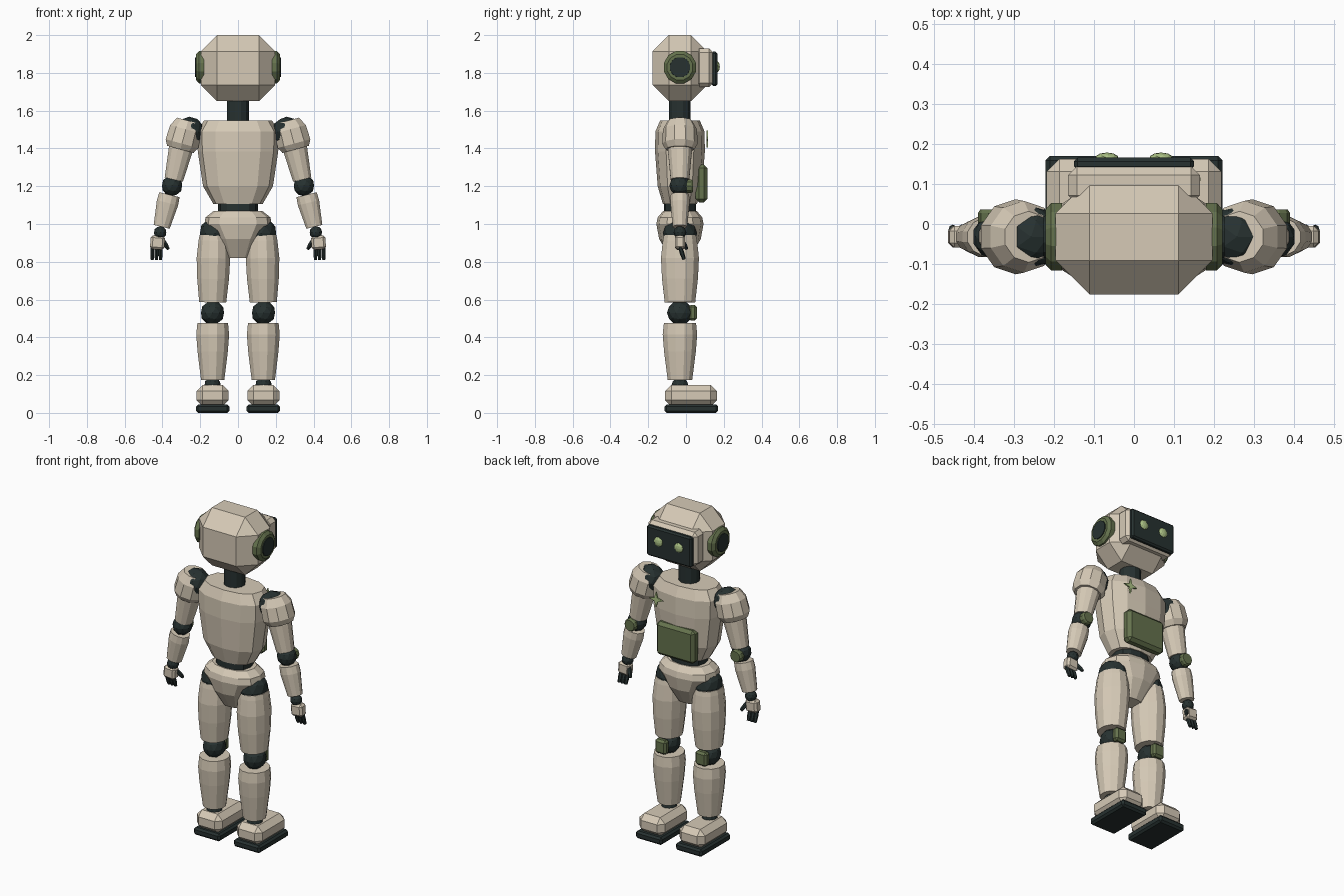
import bpy, bmesh, math
from mathutils import Vector, Matrix

if "Cube" in bpy.data.objects:
    bpy.data.objects.remove(bpy.data.objects["Cube"])


def colour(name, rgb):
    m = bpy.data.materials.new(name)
    m.diffuse_color = (*rgb, 1)
    m.use_nodes = True
    m.node_tree.nodes["Principled BSDF"].inputs["Base Color"].default_value = m.diffuse_color
    return m


SHELL = colour("cream_shell", (0.67, 0.59, 0.47))
DARK = colour("dark_joint", (0.02, 0.031, 0.03))
OLIVE = colour("olive_trim", (0.13, 0.17, 0.075))
GLOW = colour("pale_green", (0.42, 0.55, 0.24))
CY = -0.032  # depth of the body axis


def finish(name, bm, mat):
    bmesh.ops.recalc_face_normals(bm, faces=bm.faces)
    me = bpy.data.meshes.new(name)
    bm.to_mesh(me)
    bm.free()
    me.materials.append(mat)
    ob = bpy.data.objects.new(name, me)
    bpy.context.collection.objects.link(ob)
    return ob


def box(name, lo, hi, bevel, mat, rot=None):
    """Chamfered box between two corners."""
    lo, hi = Vector(lo), Vector(hi)
    bm = bmesh.new()
    bmesh.ops.create_cube(bm, size=1)
    bmesh.ops.scale(bm, vec=hi - lo, verts=bm.verts)
    if bevel:
        bmesh.ops.bevel(bm, geom=bm.edges[:], offset=bevel, segments=1,
                        profile=0.5, affect='EDGES')
    if rot:
        bmesh.ops.rotate(bm, matrix=rot, verts=bm.verts)
    bmesh.ops.translate(bm, vec=(lo + hi) / 2, verts=bm.verts)
    return finish(name, bm, mat)


def ball(name, c, r, mat, scale=(1, 1, 1)):
    bm = bmesh.new()
    bmesh.ops.create_icosphere(bm, subdivisions=2, radius=r)
    bmesh.ops.scale(bm, vec=scale, verts=bm.verts)
    bmesh.ops.translate(bm, vec=c, verts=bm.verts)
    return finish(name, bm, mat)


def skin(name, rings, mat):
    """Bridge closed rings of points and cap both ends."""
    bm = bmesh.new()
    rows = [[bm.verts.new(p) for p in ring] for ring in rings]
    n = len(rows[0])
    for a, b in zip(rows, rows[1:]):
        for i in range(n):
            j = (i + 1) % n
            bm.faces.new((a[i], a[j], b[j], b[i]))
    bm.faces.new(rows[0])
    bm.faces.new(rows[-1])
    return finish(name, bm, mat)


def body(name, sections, mat, n=12, power=0.85):
    """Upright loft of squarish ovals: (z, half width, half depth)."""
    def sq(v):
        return math.copysign(abs(v) ** power, v)
    rings = []
    for z, rx, ry in sections:
        angles = [2 * math.pi * i / n for i in range(n)]
        rings.append([(rx * sq(math.cos(a)), CY + ry * sq(math.sin(a)), z) for a in angles])
    return skin(name, rings, mat)


def limb(name, p0, p1, profile, mat, n=12, flat=1.0):
    """Turned shape from p0 to p1: profile of (fraction, radius)."""
    p0, p1 = Vector(p0), Vector(p1)
    d = (p1 - p0).normalized()
    ref = Vector((0, 1, 0)) if abs(d.y) < 0.9 else Vector((1, 0, 0))
    u = d.cross(ref).normalized()
    v = d.cross(u)
    rings = []
    for t, r in profile:
        c = p0.lerp(p1, t)
        angles = [2 * math.pi * (i + 0.5) / n for i in range(n)]
        rings.append([c + u * r * math.cos(a) + v * r * flat * math.sin(a) for a in angles])
    return skin(name, rings, mat)


# Head, face screen and neck
box("head", (-0.197, -0.177, 1.65), (0.197, 0.112, 2.0), 0.086, SHELL)
box("face_surround", (-0.165, 0.05, 1.725), (0.165, 0.145, 1.93), 0.022, SHELL)
box("face_screen", (-0.15, 0.135, 1.73), (0.15, 0.166, 1.912), 0.009, DARK)
limb("neck", (0, CY, 1.53), (0, CY, 1.68), [(0, 0.059), (1, 0.059)], DARK)

# Torso, waist and pelvis
body("torso", [(1.105, 0.13, 0.09), (1.2, 0.185, 0.118), (1.385, 0.213, 0.132),
               (1.49, 0.216, 0.13), (1.548, 0.18, 0.105)], SHELL)
body("waist", [(1.04, 0.105, 0.085), (1.12, 0.105, 0.085)], DARK)
body("pelvis", [(0.82, 0.066, 0.05), (0.92, 0.118, 0.11), (1.0, 0.178, 0.125),
                (1.035, 0.172, 0.118), (1.068, 0.13, 0.09)], SHELL)
box("chest_panel", (-0.128, 0.05, 1.115), (0.128, 0.113, 1.315), 0.018, OLIVE)

# Star badge on the chest
star = []
for i in range(8):
    r, a = (0.046, 0.015)[i % 2], math.pi * i / 4 + math.pi / 2
    star.append((0.12 + r * math.cos(a), r * math.sin(a) + 1.45))
skin("chest_badge", [[(x, y, z) for x, z in star] for y in (0.108, 0.117)], GLOW)

for s, side in ((-1, "left"), (1, "right")):
    def P(x, y, z):
        return (s * x, y, z)

    def sbox(name, x0, x1, ylo, yhi, zlo, zhi, bevel, mat, rot=None):
        xs = sorted((s * x0, s * x1))
        box(side + "_" + name, (xs[0], ylo, zlo), (xs[1], yhi, zhi), bevel, mat, rot)

    def slimb(name, a, b, profile, mat, **kw):
        limb(side + "_" + name, P(*a), P(*b), profile, mat, **kw)

    def sball(name, c, r, mat, **kw):
        ball(side + "_" + name, P(*c), r, mat, **kw)

    # Eye and ear
    sball("eye", (0.068, 0.166, 1.832), 0.029, GLOW, scale=(1, 0.45, 1))
    slimb("ear", (0.18, CY, 1.83), (0.222, CY, 1.83),
          [(0, 0.088), (0.65, 0.088), (1, 0.07)], OLIVE)
    slimb("ear_disc", (0.21, CY, 1.83), (0.227, CY, 1.83), [(0, 0.056), (1, 0.054)], DARK)

    # Shoulder and arm
    sball("shoulder_joint", (0.258, CY, 1.488), 0.08, DARK)
    slimb("shoulder_cap", (0.264, CY, 1.547), (0.305, CY, 1.395),
          [(0, 0.064), (0.3, 0.09), (0.8, 0.094), (1, 0.076)], SHELL, n=10)
    slimb("upper_arm", (0.295, CY, 1.43), (0.34, CY, 1.235),
          [(0, 0.062), (0.2, 0.066), (1, 0.051)], SHELL)
    sball("elbow", (0.349, CY, 1.203), 0.056, DARK)
    slimb("elbow_cap", (0.353, 0.0, 1.2), (0.353, 0.036, 1.2),
          [(0, 0.038), (0.75, 0.038), (1, 0.032)], OLIVE, n=10)
    slimb("forearm", (0.363, CY, 1.155), (0.404, CY, 0.985),
          [(0, 0.057), (0.25, 0.06), (1, 0.045)], SHELL, flat=0.88)

    # Hand, fingers and thumb
    sball("wrist", (0.412, CY, 0.955), 0.034, DARK)
    tilt = Matrix.Rotation(-s * 0.08, 3, 'Y')
    sbox("palm", 0.388, 0.464, CY - 0.027, CY + 0.027, 0.865, 0.938, 0.012, SHELL, tilt)
    for i in range(3):
        x = 0.41 + 0.022 * i
        slimb("finger_%d" % (i + 1), (x, CY, 0.88), (x, CY + 0.022, 0.812),
              [(0, 0.011), (0.6, 0.012), (1, 0.009)], DARK, n=6)
    slimb("thumb", (0.397, CY + 0.01, 0.915), (0.37, CY + 0.035, 0.868),
          [(0, 0.011), (0.6, 0.013), (1, 0.009)], DARK, n=6)

    # Hip and leg
    sball("hip", (0.122, CY, 0.95), 0.084, DARK, scale=(1, 1.08, 1))
    slimb("thigh", (0.128, CY, 0.94), (0.134, CY, 0.585),
          [(0, 0.078), (0.08, 0.083), (0.34, 0.092), (0.65, 0.087), (1, 0.074)],
          SHELL, flat=1.13)
    sball("knee", (0.135, CY, 0.53), 0.064, DARK, scale=(1, 1.08, 1))
    sbox("knee_pad", 0.097, 0.173, 0.015, 0.058, 0.488, 0.572, 0.012, OLIVE)
    slimb("shin", (0.134, CY, 0.475), (0.134, CY, 0.175),
          [(0, 0.084), (0.2, 0.09), (0.5, 0.083), (1, 0.064)], SHELL, flat=1.05)
    sball("ankle", (0.135, CY, 0.145), 0.045, DARK)

    # Shoe
    sbox("foot", 0.049, 0.219, -0.11, 0.163, 0.035, 0.148, 0.032, SHELL)
    sbox("sole", 0.046, 0.222, -0.113, 0.17, 0.0, 0.045, 0.011, DARK)
